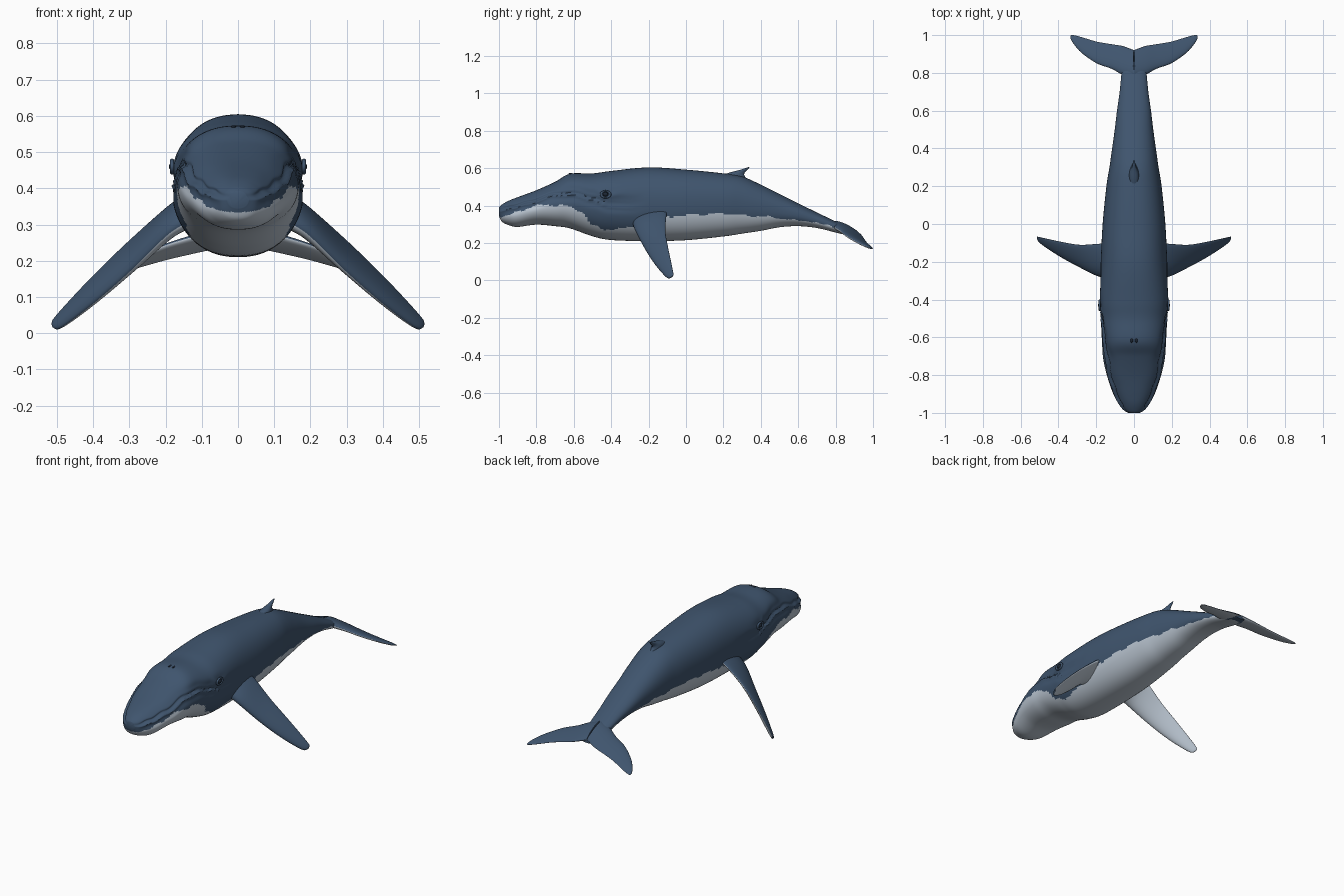
import bpy, bmesh, math
from mathutils import Vector

if "Cube" in bpy.data.objects:
    bpy.data.objects.remove(bpy.data.objects["Cube"])


def material(name, rgb):
    m = bpy.data.materials.new(name)
    m.diffuse_color = (*rgb, 1)
    m.use_nodes = True
    m.node_tree.nodes["Principled BSDF"].inputs["Base Color"].default_value = m.diffuse_color
    return m


BLUE = material("slate_blue", (0.05, 0.09, 0.155))
PALE = material("pale_grey", (0.50, 0.57, 0.65))
DARK = material("dark_navy", (0.012, 0.02, 0.035))


def spline(rows, per):
    """Smooth curve through rows of numbers, with `per` steps between rows."""
    out, n = [], len(rows)
    for i in range(n - 1):
        p0, p1, p2, p3 = (rows[min(max(i + k, 0), n - 1)] for k in (-1, 0, 1, 2))
        for s in range(per):
            t = s / per
            out.append([0.5 * (2 * b + (c - a) * t + (2 * a - 5 * b + 4 * c - d) * t * t
                               + (3 * b - a - 3 * c + d) * t ** 3)
                        for a, b, c, d in zip(p0, p1, p2, p3)])
    out.append(list(rows[-1]))
    return out


def lookup(points, y):
    """Eased value between (y, value) points."""
    if y <= points[0][0]:
        return points[0][1]
    for (a, va), (b, vb) in zip(points, points[1:]):
        if y <= b:
            t = (y - a) / (b - a)
            return va + (vb - va) * t * t * (3 - 2 * t)
    return points[-1][1]


def loft(name, rings, mats, rule, mirror=False):
    """Skin closed rings, cap both ends and colour faces by a rule."""
    bm = bmesh.new()
    rows = [[bm.verts.new(p) for p in ring] for ring in rings]
    n = len(rows[0])
    for i in range(len(rows) - 1):
        for j in range(n):
            k = (j + 1) % n
            f = bm.faces.new((rows[i][j], rows[i][k], rows[i + 1][k], rows[i + 1][j]))
            f.material_index = rule(f.calc_center_median(), j, n)
    for row in (rows[0], rows[-1]):
        bm.faces.new(row)
    bmesh.ops.recalc_face_normals(bm, faces=bm.faces[:])
    me = bpy.data.meshes.new(name)
    bm.to_mesh(me)
    bm.free()
    ob = bpy.data.objects.new(name, me)
    bpy.context.collection.objects.link(ob)
    for m in mats:
        me.materials.append(m)
    if mirror:
        ob.modifiers.new("mirror", 'MIRROR')
    finish(ob)
    return ob


def finish(ob):
    bpy.ops.object.select_all(action='DESELECT')
    ob.select_set(True)
    bpy.context.view_layer.objects.active = ob
    bpy.ops.object.shade_smooth_by_angle(angle=math.radians(60))


# Body stations: y, half width, top, bottom, height of widest point
STATIONS = [
    (-1.0, .030, .392, .345, .368), (-.985, .056, .405, .315, .365),
    (-.95, .086, .425, .296, .365), (-.90, .112, .445, .286, .37),
    (-.80, .146, .482, .298, .395), (-.70, .165, .527, .290, .41),
    (-.62, .170, .570, .278, .42), (-.50, .178, .572, .236, .42),
    (-.40, .185, .585, .216, .42), (-.20, .176, .604, .210, .41),
    (0, .166, .592, .215, .41), (.20, .146, .572, .235, .41),
    (.30, .130, .555, .250, .405), (.40, .116, .512, .265, .39),
    (.50, .102, .462, .284, .37), (.60, .090, .412, .290, .35),
    (.70, .076, .363, .280, .32), (.80, .066, .315, .256, .287),
    (.87, .058, .279, .240, .26), (.92, .030, .252, .236, .244)]
MOUTH = [(-1, .378), (-.93, .395), (-.84, .42), (-.70, .463), (-.60, .467),
         (-.50, .44), (-.41, .41), (-.28, .405), (-.21, .425)]
BELLY = [(-1, .335), (-.95, .352), (-.88, .372), (-.80, .402), (-.65, .402),
         (-.57, .372), (-.49, .29), (-.42, .27), (-.30, .285), (-.20, .32),
         (-.10, .337), (0, .35), (.20, .355), (.40, .342), (.60, .322),
         (.75, .30), (.86, .245), (.95, .20)]


def body_ring(y, w, top, bottom, mid, n=128):
    ring, power = [], 2 / 2.25
    fade = min(1, max(0, (-.21 - y) / .15)) * min(1, .25 + (y + 1) / .06)
    for j in range(n):
        a = 2 * math.pi * j / n
        c, s = math.cos(a), math.sin(a)
        x = w * math.copysign(abs(c) ** power, c)
        z = mid + (top - mid if s > 0 else mid - bottom) * math.copysign(abs(s) ** power, s)
        # mouth groove, overhanging lower lip and tucked-in upper jaw
        d = z - lookup(MOUTH, y)
        dent = .014 * math.exp(-(d / .008) ** 2) - .007 * math.exp(-((d + .025) / .018) ** 2)
        dent += .010 * math.exp(-((d - .022) / .025) ** 2)
        # swelling around the eye
        dent -= .007 * math.exp(-((y + .43) / .05) ** 2 - ((z - .462) / .03) ** 2)
        ring.append((x - math.copysign(dent * fade * abs(c) ** .6, c), y, z))
    # blunt snout carries the groove across the front
    return ring


def belly_rule(p, j, n):
    edge = lookup(BELLY, p.y) + .003 * math.sin(p.y * 47) + .002 * math.sin(p.y * 101)
    return 1 if p.z < edge else 0


loft("body", [body_ring(*r) for r in spline(STATIONS, 9)], [BLUE, PALE], belly_rule)


def foil(name, sections, mats, mirror=False, per=6, n=32):
    """Tapered blade from sections of leading point, trailing point, half thickness."""
    rows = spline(sections, per)
    rings = []
    for i, r in enumerate(rows):
        lead, trail = Vector(r[:3]), Vector(r[3:6])
        a, b = rows[max(i - 1, 0)], rows[min(i + 1, len(rows) - 1)]
        span = Vector(b[:3]) + Vector(b[3:6]) - Vector(a[:3]) - Vector(a[3:6])
        up = (trail - lead).cross(span).normalized()
        if up.z < 0:
            up = -up
        ring = []
        for j in range(n):
            t = 2 * math.pi * j / n
            u = (1 - math.cos(t)) / 2
            h = r[6] * math.sin(t) * (1.25 - .6 * u)
            ring.append(lead.lerp(trail, u) + up * h)
        rings.append(ring)
    under = lambda p, j, n: 1 if len(mats) > 1 and n // 2 <= j < n else 0
    return loft(name, rings, mats, under, mirror)


# Pectoral flippers, swept back and down
foil("flippers", [
    (.12, -.285, .315, .12, -.10, .39, .040),
    (.19, -.275, .275, .19, -.105, .345, .030),
    (.29, -.225, .178, .29, -.110, .262, .022),
    (.38, -.175, .098, .385, -.095, .172, .018),
    (.45, -.130, .042, .455, -.080, .100, .014),
    (.495, -.098, .012, .505, -.069, .045, .009),
    (.511, -.078, .016, .514, -.067, .030, .003)], [BLUE, PALE], True)


# Tail flukes, drooping toward the tips
def fluke(x, lead, trail, thick):
    z = lambda y: .297 - .35 * (y - .8) - .18 * x
    return (x, lead, z(lead), x, trail, z(trail), thick)


foil("tail_flukes", [
    fluke(0, .77, .92, .024), fluke(.06, .79, .942, .020),
    fluke(.12, .822, .952, .015), fluke(.20, .852, .966, .012),
    fluke(.28, .908, .99, .009), fluke(.322, .957, 1.0, .006),
    fluke(.336, .982, .998, .002)], [BLUE, PALE], True)

# Dorsal fin, hooked toward the tail
foil("dorsal_fin", [
    (0, .17, .555, 0, .36, .515, .032), (0, .235, .577, 0, .318, .552, .024),
    (0, .285, .590, 0, .312, .572, .013), (0, .322, .602, 0, .330, .592, .006),
    (0, .336, .606, 0, .339, .603, .002)], [BLUE])


def blob(name, loc, scale, mat):
    bpy.ops.mesh.primitive_uv_sphere_add(segments=20, ring_count=12, radius=1, location=loc)
    ob = bpy.context.object
    ob.name, ob.scale = name, scale
    ob.data.materials.append(mat)
    finish(ob)


# Eyes with lids, and paired blowholes
for side, label in ((-1, "left"), (1, "right")):
    blob(label + "_eye", (side * .181, -.43, .460), (.010, .014, .011), DARK)
    bpy.ops.mesh.primitive_torus_add(
        location=(side * .182, -.43, .460), rotation=(0, math.pi / 2, 0),
        major_radius=.020, minor_radius=.006, major_segments=28, minor_segments=10)
    lid = bpy.context.object
    lid.name, lid.scale = label + "_eyelid", (.85, 1.2, 1)
    lid.data.materials.append(BLUE)
    finish(lid)
    blob(label + "_blowhole", (side * .012, -.615, .569), (.007, .015, .005), DARK)
